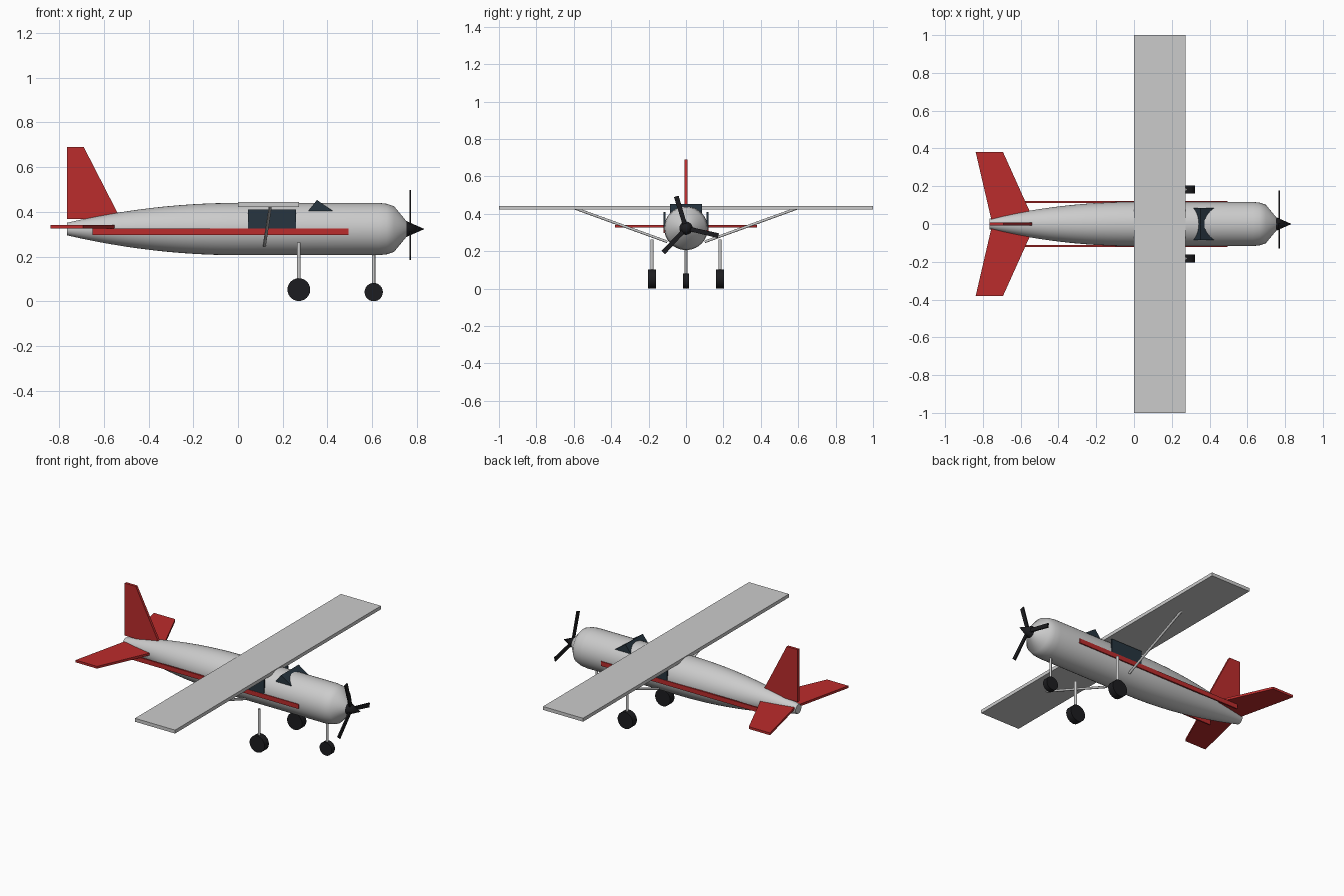
import bpy, bmesh, math
from mathutils import Vector, Matrix

if "Cube" in bpy.data.objects:
    bpy.data.objects.remove(bpy.data.objects["Cube"])

CZ = 0.323  # height of the fuselage axis


def material(name, rgb):
    m = bpy.data.materials.new(name)
    m.diffuse_color = (*rgb, 1)
    m.use_nodes = True
    m.node_tree.nodes["Principled BSDF"].inputs["Base Color"].default_value = m.diffuse_color
    return m


RED = material("red_paint", (0.5, 0.025, 0.025))
GLASS = material("dark_glass", (0.02, 0.035, 0.05))
BLACK = material("black_rubber", (0.012, 0.012, 0.014))


def finish(name, bm, mat=None, smooth=False):
    bmesh.ops.recalc_face_normals(bm, faces=bm.faces)
    me = bpy.data.meshes.new(name)
    bm.to_mesh(me)
    bm.free()
    ob = bpy.data.objects.new(name, me)
    bpy.context.collection.objects.link(ob)
    if mat:
        me.materials.append(mat)
    if smooth:
        bpy.ops.object.select_all(action='DESELECT')
        ob.select_set(True)
        bpy.context.view_layer.objects.active = ob
        bpy.ops.object.shade_smooth_by_angle(angle=math.radians(35))
    return ob


def box(name, lo, hi, mat=None):
    bm = bmesh.new()
    bmesh.ops.create_cube(bm, size=1)
    lo, hi = Vector(lo), Vector(hi)
    for v in bm.verts:
        v.co = (lo + hi) / 2 + v.co * (hi - lo)
    return finish(name, bm, mat)


def rod(name, a, b, r1, r2=None, mat=None, sides=20):
    a, b = Vector(a), Vector(b)
    d = b - a
    m = Matrix.Translation((a + b) / 2) @ d.to_track_quat('Z', 'Y').to_matrix().to_4x4()
    bm = bmesh.new()
    bmesh.ops.create_cone(bm, cap_ends=True, segments=sides, radius1=r1,
                          radius2=r1 if r2 is None else r2, depth=d.length, matrix=m)
    return finish(name, bm, mat, True)


def plate(name, points, offset, mat=None):
    bm = bmesh.new()
    f = bm.faces.new([bm.verts.new(p) for p in points])
    new = bmesh.ops.extrude_face_region(bm, geom=[f])["geom"]
    bmesh.ops.translate(bm, vec=offset, verts=[g for g in new if isinstance(g, bmesh.types.BMVert)])
    return finish(name, bm, mat)


def lathe_x(name, profile, sides=40):
    bm = bmesh.new()
    rings = []
    for x, r in profile:
        rings.append([bm.verts.new((x, r * math.cos(t), CZ + r * math.sin(t)))
                      for t in (2 * math.pi * i / sides for i in range(sides))])
    for a, b in zip(rings, rings[1:]):
        for i in range(sides):
            j = (i + 1) % sides
            bm.faces.new((a[i], a[j], b[j], b[i]))
    bm.faces.new(rings[0])
    bm.faces.new(rings[-1])
    return finish(name, bm, None, True)


# Fuselage: tapering tail, straight cabin, rounded cowl
tail = [(-0.765 * (1 - i / 12), 0.117 - 0.089 * (1 - i / 12) ** 2) for i in range(13)]
lathe_x("fuselage", tail + [(0.63, 0.117), (0.665, 0.113), (0.698, 0.102), (0.755, 0.033)])

# Wing
box("wing", (0.0, -1, 0.422), (0.272, 1, 0.443))

# Tail surfaces
plate("tail_fin", [(-0.765, -0.008, 0.368), (-0.525, -0.008, 0.368),
                   (-0.69, -0.008, 0.69), (-0.765, -0.008, 0.69)], (0, 0.016, 0), RED)
plate("tailplane", [(-0.75, 0, 0.326), (-0.838, 0.38, 0.326), (-0.693, 0.38, 0.326),
                    (-0.522, 0, 0.326), (-0.693, -0.38, 0.326), (-0.838, -0.38, 0.326)],
      (0, 0, 0.014), RED)

# Windscreen wedge
plate("windscreen", [(0.315, -0.085, 0.404), (0.353, -0.085, 0.453), (0.424, -0.085, 0.404)],
      (0, 0.17, 0), GLASS)

# Mirrored side parts
for side, s in (("right", -1), ("left", 1)):
    box(f"{side}_window", (0.045, s * 0.110, 0.31), (0.26, s * 0.119, 0.41), GLASS)
    box(f"{side}_stripe", (-0.65, s * 0.112, 0.297), (0.495, s * 0.121, 0.325), RED)
    rod(f"{side}_wing_strut", (0.118, s * 0.10, 0.25), (0.145, s * 0.59, 0.428), 0.007)
    rod(f"{side}_gear_leg", (0.272, s * 0.182, 0.052), (0.272, s * 0.182, 0.262), 0.008)
    rod(f"{side}_wheel", (0.272, s * 0.182 - 0.021, 0.052), (0.272, s * 0.182 + 0.021, 0.052),
        0.051, mat=BLACK, sides=24)

# Nose gear
rod("nose_gear_leg", (0.607, 0, 0.042), (0.607, 0, 0.25), 0.007)
rod("nose_wheel", (0.607, -0.016, 0.041), (0.607, 0.016, 0.041), 0.041, mat=BLACK, sides=24)

# Spinner and three propeller blades
rod("spinner", (0.752, 0, CZ), (0.834, 0, CZ), 0.036, 0.0, BLACK, 24)
for k in range(3):
    t = math.radians(107 + 120 * k)
    u = Vector((0, math.cos(t), math.sin(t)))
    w = Vector((0, -math.sin(t), math.cos(t)))
    c = Vector((0.766, 0, CZ))
    plate(f"propeller_blade_{k + 1}", [c - w * 0.011, c + u * 0.178 - w * 0.013,
                                       c + u * 0.178 + w * 0.013, c + w * 0.011],
          (0.008, 0, 0), BLACK)
